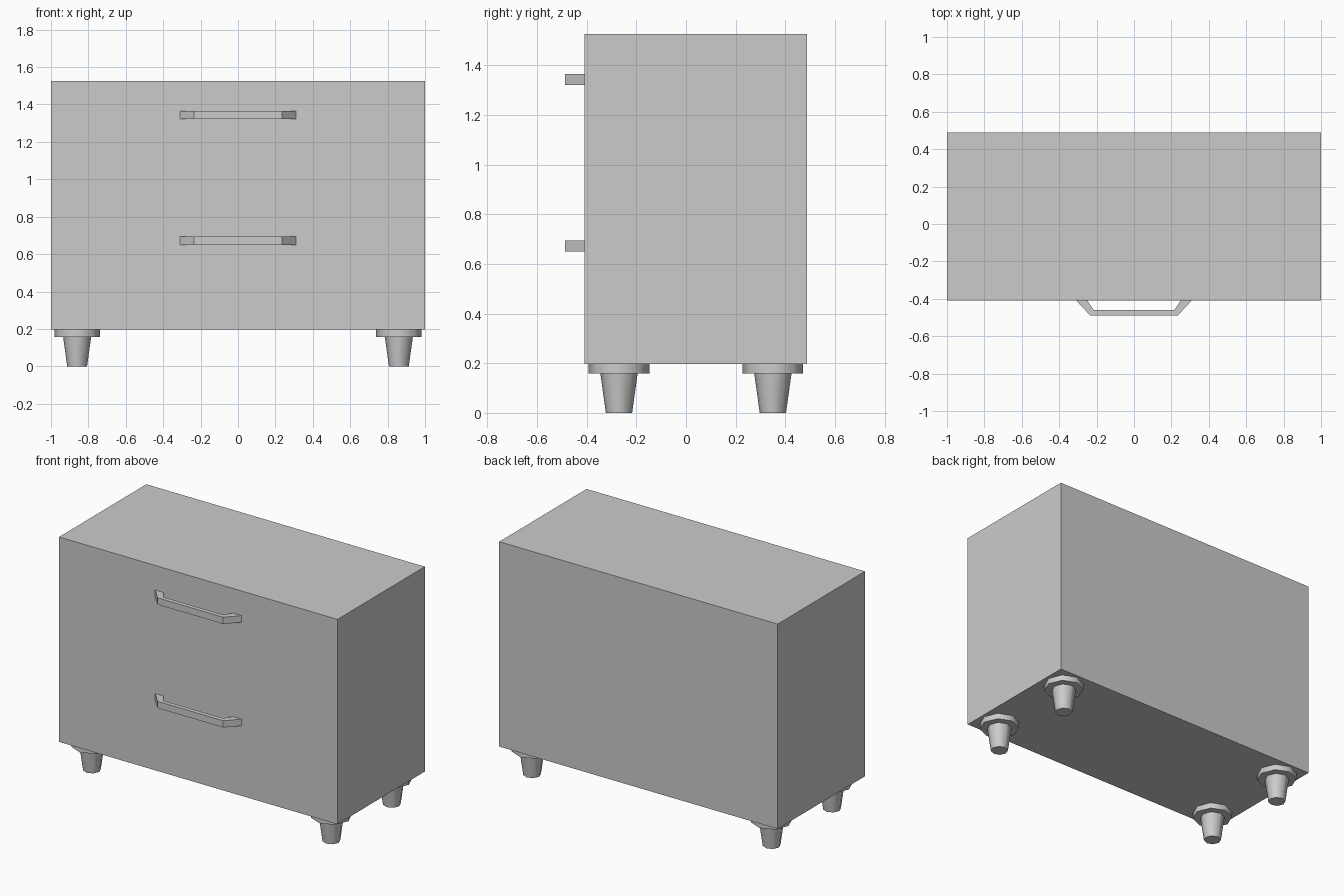
import bpy, bmesh, math

if "Cube" in bpy.data.objects:
    bpy.data.objects.remove(bpy.data.objects["Cube"])


def finish(bm, name):
    bmesh.ops.recalc_face_normals(bm, faces=bm.faces)
    mesh = bpy.data.meshes.new(name)
    bm.to_mesh(mesh)
    bm.free()
    obj = bpy.data.objects.new(name, mesh)
    bpy.context.collection.objects.link(obj)
    return obj


def box(name, lo, hi):
    bm = bmesh.new()
    bmesh.ops.create_cube(bm, size=1)
    for v in bm.verts:
        v.co = [(a + b) / 2 + c * (b - a) for a, b, c in zip(lo, hi, v.co)]
    return finish(bm, name)


def handle(name, z0, z1):
    # half outline in plan, mirrored to the other side and extruded upward
    outer = [(-0.31, -0.408), (-0.235, -0.488)]
    inner = [(-0.215, -0.46), (-0.25, -0.408)]
    flip = lambda pts: [(-x, y) for x, y in reversed(pts)]
    outline = outer + flip(outer) + flip(inner) + inner
    bm = bmesh.new()
    face = bm.faces.new([bm.verts.new((x, y, z0)) for x, y in outline])
    top = bmesh.ops.extrude_face_region(bm, geom=[face])["geom"]
    bmesh.ops.translate(bm, vec=(0, 0, z1 - z0),
                        verts=[v for v in top if isinstance(v, bmesh.types.BMVert)])
    return finish(bm, name)


def frustum(name, x, y, z0, z1, r0, r1, sides=8):
    bpy.ops.mesh.primitive_cone_add(vertices=sides, radius1=r0, radius2=r1,
                                    depth=z1 - z0, location=(x, y, (z0 + z1) / 2))
    obj = bpy.context.object
    obj.name = name
    bpy.ops.object.shade_smooth_by_angle(angle=math.radians(50))
    return obj


# cabinet body
box("cabinet_body", (-1, -0.408, 0.196), (1, 0.488, 1.526))

# drawer handles
handle("upper_handle", 1.322, 1.366)
handle("lower_handle", 0.65, 0.694)

# tapered feet with octagonal mounting plates
for side, x in (("left", -0.86), ("right", 0.86)):
    for end, y in (("front", -0.27), ("back", 0.35)):
        frustum(f"{end}_{side}_plate", x, y, 0.158, 0.196, 0.122, 0.122)
        frustum(f"{end}_{side}_foot", x, y, 0, 0.158, 0.053, 0.075)
